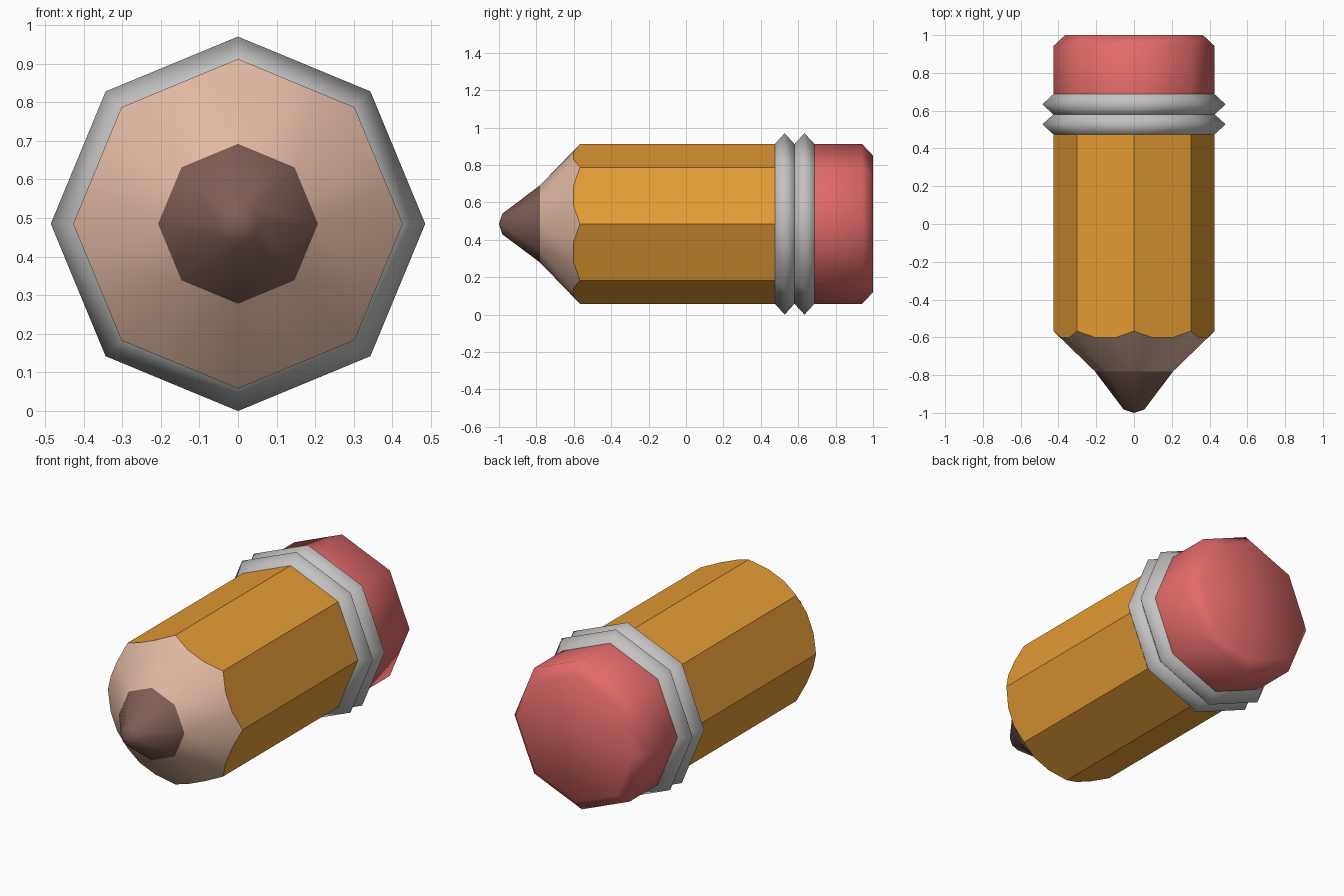
import bpy, math

if "Cube" in bpy.data.objects:
    bpy.data.objects.remove(bpy.data.objects["Cube"])

CZ, R, N = 0.485, 0.427, 8


def material(name, rgb):
    m = bpy.data.materials.new(name)
    m.diffuse_color = (*rgb, 1)
    m.use_nodes = True
    m.node_tree.nodes["Principled BSDF"].inputs["Base Color"].default_value = m.diffuse_color
    return m


orange = material("orange_paint", (0.78, 0.33, 0.035))
wood = material("bare_wood", (0.76, 0.49, 0.37))
dark = material("dark_lead", (0.21, 0.11, 0.092))
metal = material("grey_metal", (0.55, 0.54, 0.535))
pink = material("pink_rubber", (0.77, 0.145, 0.145))


def point(r, k, y):
    a = 2 * math.pi * k / N
    return (r * math.sin(a), y, CZ + r * math.cos(a))


def ring(r, y):
    return [point(r, k, y) for k in range(N)]


def make(name, verts, faces, mat, smooth):
    me = bpy.data.meshes.new(name)
    me.from_pydata(verts, [], faces)
    me.materials.append(mat)
    for p in me.polygons:
        p.use_smooth = smooth
    me.update()
    ob = bpy.data.objects.new(name, me)
    bpy.context.collection.objects.link(ob)
    return ob


def lathe(name, profile, mat, apex=None, cap=False):
    """Eight-sided tube through (radius, y) rings, y ascending."""
    verts, faces = [], []
    for r, y in profile:
        verts += ring(r, y)
    for i in range(len(profile) - 1):
        for k in range(N):
            j = (k + 1) % N
            faces.append((i*N + k, i*N + j, i*N + N + j, i*N + N + k))
    if apex is not None:
        verts.append((0, apex, CZ))
        faces += [(len(verts) - 1, (k + 1) % N, k) for k in range(N)]
    if cap:
        last = (len(profile) - 1) * N
        faces.append(tuple(last + k for k in range(N)))
    return make(name, verts, faces, mat, True)


# Scalloped edge between paint and wood: corner plus two lower points per side
scallop = []
for k in range(N):
    p, q = point(R, k, 0), point(R, k + 1, 0)
    for t, y in ((0, -0.567), (1/3, -0.602), (2/3, -0.602)):
        scallop.append((p[0] + (q[0] - p[0]) * t, y, p[2] + (q[2] - p[2]) * t))
M = len(scallop)

# Painted shaft
faces = []
for k in range(N):
    j = (k + 1) % N
    faces.append((3*k, 3*k + 1, 3*k + 2, 3*j, M + j, M + k))
make("painted_shaft", scallop + ring(R, 0.475), faces, orange, False)

# Sharpened wood cone
faces = []
for k in range(N):
    j = (k + 1) % N
    c, a, b, d = 3*k, 3*k + 1, 3*k + 2, 3*j
    faces += [(M + k, M + j, b, a), (M + k, a, c), (M + j, d, b)]
make("wood_cone", scallop + ring(0.207, -0.78), faces, wood, True)

# Lead tip
lathe("lead_tip", [(0.055, -0.982), (0.207, -0.78)], dark, apex=-1.0)

# Two metal ridges of the ferrule
for name, y0, y1 in (("ferrule_ridge_front", 0.475, 0.58), ("ferrule_ridge_back", 0.58, 0.687)):
    lathe(name, [(R, y0), (0.485, (y0 + y1) / 2), (R, y1)], metal)

# Eraser with a bevelled end (cap ring order already faces +y)
eraser = lathe("eraser", [(R, 0.687), (R, 0.942), (0.365, 1.0)], pink, cap=True)
